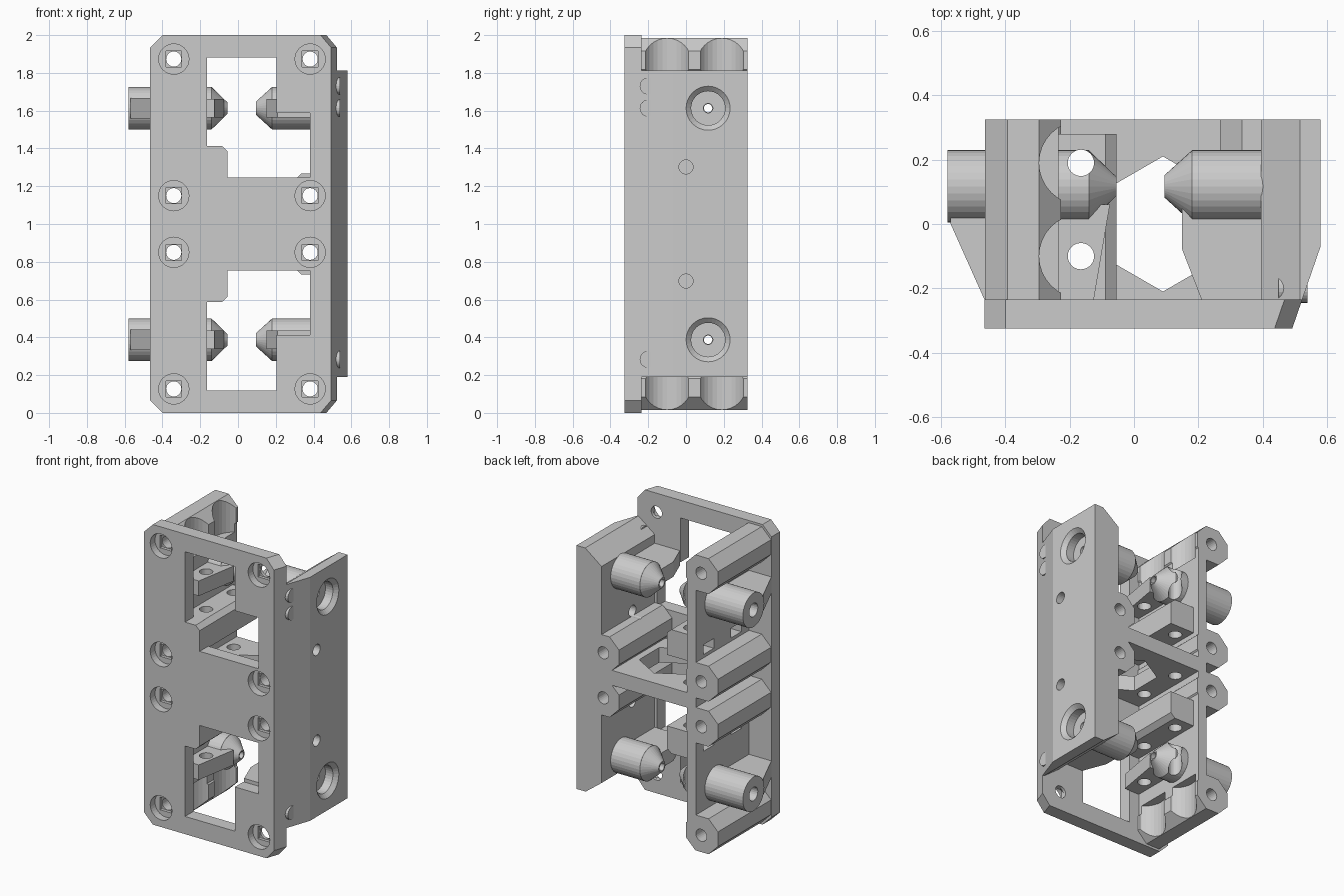
import bpy, bmesh, math
from mathutils import Matrix, Vector

if "Cube" in bpy.data.objects:
    bpy.data.objects.remove(bpy.data.objects["Cube"])

AX = {'x': (1, 2, 0), 'y': (0, 2, 1), 'z': (0, 1, 2)}   # (u, v, depth) axis indices


def loft(name, axis, pts_lo, lo, pts_hi, hi):
    """Solid between two matching 2D outlines placed at two depths on an axis."""
    u, v, d = AX[axis]
    bm = bmesh.new()
    loops = []
    for pts, depth in ((pts_lo, lo), (pts_hi, hi)):
        ring = []
        for p in pts:
            co = Vector((0, 0, 0))
            co[u], co[v], co[d] = p[0], p[1], depth
            ring.append(bm.verts.new(co))
        loops.append(ring)
    a, b = loops
    n = len(a)
    bm.faces.new(a)
    bm.faces.new(b[::-1])
    for i in range(n):
        j = (i + 1) % n
        bm.faces.new((a[j], a[i], b[i], b[j]))
    bmesh.ops.recalc_face_normals(bm, faces=bm.faces)
    me = bpy.data.meshes.new(name)
    bm.to_mesh(me)
    bm.free()
    ob = bpy.data.objects.new(name, me)
    bpy.context.collection.objects.link(ob)
    return ob


def prism(name, axis, pts, lo, hi):
    return loft(name, axis, pts, lo, pts, hi)


def box(name, x0, x1, y0, y1, z0, z1):
    return prism(name, 'z', [(x0, y0), (x1, y0), (x1, y1), (x0, y1)], z0, z1)


def ngon(c, r, n, turn=0.0):
    return [(c[0] + r * math.cos(turn + 2 * math.pi * i / n),
             c[1] + r * math.sin(turn + 2 * math.pi * i / n)) for i in range(n)]


def rod(axis, c, lo, hi, r, r2=None, n=32):
    r2 = r if r2 is None else r2
    return loft("rod", axis, ngon(c, r, n), lo, ngon(c, r2, n), hi)


def octagon(x, z):
    return prism("boss", 'y', ngon((x, z), 0.118 / math.cos(math.pi / 8), 8, math.pi / 8), -0.236, 0.325)


def combine(ob, others, op):
    """Boolean every helper into ob, then remove the helper."""
    for o in others:
        m = ob.modifiers.new("b", 'BOOLEAN')
        m.operation, m.solver, m.object = op, 'EXACT', o
        dg = bpy.context.evaluated_depsgraph_get()
        me = bpy.data.meshes.new_from_object(ob.evaluated_get(dg))
        ob.modifiers.clear()
        ob.data = me
        bpy.data.objects.remove(o)
    ob.data.name = ob.name


def mz(pts, s):
    """Place (u, height from the middle) points above or below z = 1."""
    return [(p[0], 1 + s * p[1]) for p in pts]


SIDES = (1, -1)
PIN_Y, PIN_Z = 0.117, 0.613          # pivot rod position (z from the middle)
SCREW_Y = (0.19, -0.10)              # vertical screws
BOSS_Z = (0.873, 0.15)


def bolt_holes(xs):
    return [rod('y', (x, 1 + s * d), -0.5, 0.5, 0.04, n=24)
            for x in xs for s in SIDES for d in BOSS_Z]


def vertical_holes():
    return [rod('z', (-0.165, y), -0.5, 2.5, 0.041, n=24) for y in SCREW_Y]


# Front plate with chamfered corners and a slanted right edge
def plate_outline(r):
    return [(-0.465, 0.065), (-0.40, 0), (r - 0.055, 0), (r, 0.065),
            (r, 1.935), (r - 0.055, 2), (-0.40, 2), (-0.465, 1.935)]


plate = loft("front_plate", 'y', plate_outline(0.492), -0.325, plate_outline(0.523), -0.235)
window = [(-0.163, 0.882), (0.205, 0.882), (0.205, 0.587), (0.38, 0.587), (0.38, 0.247),
          (-0.055, 0.247), (-0.055, 0.385), (-0.085, 0.413), (-0.163, 0.413)]
cuts = [prism("window", 'y', mz(window, s), -0.5, 0.0) for s in SIDES]
for x in (-0.34, 0.382):
    for s in SIDES:
        for d in BOSS_Z:
            z = 1 + s * d
            cuts.append(rod('y', (x, z), -0.5, -0.275, 0.08))
            cuts.append(box("square_seat", x - 0.042, x + 0.042, -0.4, -0.255, z - 0.042, z + 0.042))
combine(plate, cuts + bolt_holes((-0.34, 0.382)), 'DIFFERENCE')

# Right wall: slanted outside, bevelled ends, bosses and inward pivot rods
wall = prism("right_wall", 'z', [(0.395, -0.235), (0.523, -0.235), (0.58, -0.07),
                                 (0.58, 0.325), (0.395, 0.325)], 0.19, 1.813)
combine(wall, [prism("end_bevel", 'y', mz([(0.525, 0.82), (0.38, 0.71), (0.38, 0.82)], s), -0.5, 0.5)
               for s in SIDES], 'DIFFERENCE')
adds = [octagon(0.385, 1 + s * 0.15) for s in SIDES]
for s in SIDES:
    z = 1 + s * PIN_Z
    adds.append(rod('x', (PIN_Y, z), 0.18, 0.42, 0.113))
    adds.append(rod('x', (PIN_Y, z), 0.095, 0.181, 0.035, 0.113))
    adds.append(prism("rib", 'z', [(0.15, 0.06), (0.15, -0.08), (0.21, -0.235), (0.41, -0.235), (0.41, 0.06)],
                      z - 0.05, z + 0.05))
# Small round studs on the slanted face
adds += [rod('x', (-0.2, z), 0.45, 0.54, 0.045, n=24) for z in (1.73, 1.613, 0.283)]
combine(wall, adds, 'UNION')
cuts = bolt_holes((0.382,))
for s in SIDES:
    z = 1 + s * PIN_Z
    cuts.append(rod('x', (PIN_Y, z), 0.0, 0.7, 0.025, n=24))
    cuts.append(rod('x', (PIN_Y, z), 0.50, 0.7, 0.09))
    cuts.append(rod('x', (PIN_Y, z), 0.555, 0.585, 0.09, 0.122))
    cuts.append(rod('x', (0.0, 1 + s * 0.302), 0.3, 0.7, 0.037, n=24))
combine(wall, cuts, 'DIFFERENCE')

# Left wall: thin slab, octagonal bosses, screw blocks and pivot rods
left = box("left_wall", -0.30, -0.235, -0.235, 0.325, 0.13, 1.87)
adds = [octagon(-0.345, 1 + s * d) for s in SIDES for d in (0.867, 0.15)]
for s in SIDES:
    z = 1 + s * PIN_Z
    adds.append(prism("screw_block", 'y', mz([(-0.25, 0.237), (-0.055, 0.237), (-0.055, 0.385),
                                              (-0.088, 0.413), (-0.25, 0.413)], s), -0.235, 0.28))
    adds.append(rod('x', (PIN_Y, z), -0.58, -0.14, 0.113))
    adds.append(rod('x', (PIN_Y, z), -0.141, -0.055, 0.113, 0.03))
    adds.append(prism("outer_rib", 'z', [(-0.57, 0.06), (-0.57, 0.0), (-0.465, -0.235),
                                         (-0.28, -0.235), (-0.28, 0.06)], z - 0.055, z + 0.055))
    adds.append(prism("inner_rib", 'z', [(-0.25, 0.06), (-0.25, -0.235), (-0.125, -0.235),
                                         (-0.075, 0.06)], z - 0.05, z + 0.05))
combine(left, adds, 'UNION')
cuts = bolt_holes((-0.34,)) + vertical_holes()
for s in SIDES:
    z = 1 + s * PIN_Z
    cuts.append(rod('x', (PIN_Y, z), -0.7, 0.0, 0.022, n=24))
    cuts.append(rod('x', (PIN_Y, z), -0.7, -0.35, 0.045, n=24))
    for y in SCREW_Y:
        lo, hi = sorted((1 + s * 0.755, 1 + s * 1.2))
        cuts.append(rod('z', (-0.165, y), lo, hi, 0.13))
        lo, hi = sorted((1 + s * 0.29, 1 + s * 0.355))
        cuts.append(box("nut_slot", -0.45, -0.10, y - 0.055, y + 0.055, lo, hi))
combine(left, cuts, 'DIFFERENCE')

# Middle web joining both walls, with a hexagonal opening
web = box("middle_web", -0.235, 0.395, -0.235, 0.325, 0.95, 1.05)
combine(web, [prism("hex_opening", 'z', ngon((0.09, 0), 0.21, 6, math.pi / 2), 0.5, 1.5)]
        + vertical_holes(), 'DIFFERENCE')
